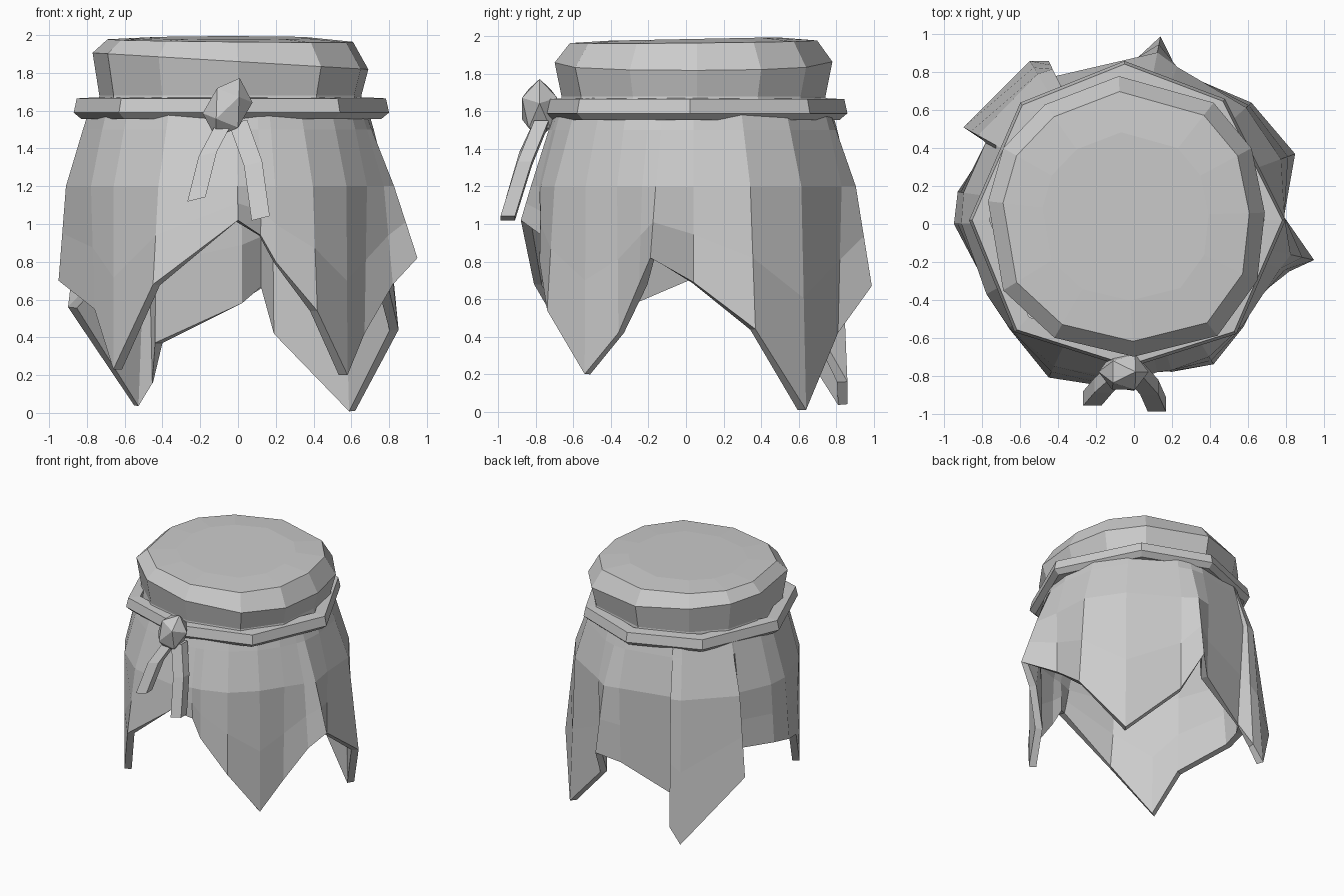
import bpy, bmesh, math
from mathutils import Vector

default_cube = bpy.data.objects.get("Cube")
if default_cube:
    bpy.data.objects.remove(default_cube)

# One plain grey cloth colour
cloth = bpy.data.materials.new("plain_grey_cloth")
cloth.use_nodes = True
grey = (0.6, 0.6, 0.6, 1.0)
cloth.diffuse_color = grey
cloth.node_tree.nodes["Principled BSDF"].inputs["Base Color"].default_value = grey

axis = Vector((-0.05, 0.04, 0))


def finish(name, bm):
    mesh = bpy.data.meshes.new(name)
    bm.to_mesh(mesh)
    bm.free()
    mesh.materials.append(cloth)
    obj = bpy.data.objects.new(name, mesh)
    bpy.context.collection.objects.link(obj)
    return obj


def loft(name, rings, cap_first=False, cap_last=False, wrap=False):
    """Join rings of points, each running counterclockwise from above."""
    bm = bmesh.new()
    loops = [[bm.verts.new(p) for p in ring] for ring in rings]
    pairs = list(zip(loops, loops[1:]))
    if wrap:
        pairs.append((loops[-1], loops[0]))
    for upper, lower in pairs:
        for i in range(len(upper)):
            j = (i + 1) % len(upper)
            bm.faces.new((upper[i], lower[i], lower[j], upper[j]))
    if cap_first:
        bm.faces.new(loops[0])
    if cap_last:
        bm.faces.new(loops[-1][::-1])
    return finish(name, bm)


def thicken(obj, amount):
    mod = obj.modifiers.new("cloth_thickness", "SOLIDIFY")
    mod.thickness = amount
    mod.offset = -1


def scaled_ring(outline, scale, z, slope_x=0.0, slope_y=0.0):
    ring = []
    for x, y in outline:
        p = axis + (Vector((x, y, 0)) - axis) * scale
        p.z = z + slope_x * p.x + slope_y * p.y
        ring.append(p)
    return ring


# Crown: flat cloth top pulled over a rounded rim
crown_outline = [(0, -.7), (.44, -.59), (.65, -.3), (.69, .06), (.62, .4), (.42, .64),
                 (-.08, .78), (-.47, .63), (-.69, .4), (-.77, .12), (-.69, -.35), (-.42, -.6)]
crown = loft("cloth_crown", [
    scaled_ring(crown_outline, .6, 1.985, 0, .02),
    scaled_ring(crown_outline, .89, 1.97, -.01, .01),
    scaled_ring(crown_outline, 1.0, 1.86, -.06),
    scaled_ring(crown_outline, .95, 1.68),
    scaled_ring(crown_outline, .97, 1.58)], cap_first=True)
thicken(crown, .03)

# Skirt: hanging cloth with a pointed, folded hem
hem = [(0, -.88, 1.02), (.12, -.77, .94), (.2, -.78, .8), (.42, -.74, .54), (.58, -.54, .2),
       (.67, -.36, .42), (.82, -.25, .68), (.95, -.19, .82), (.79, .04, .69),
       (.85, .37, .44), (.62, .64, .01), (.22, .81, .42), (.14, .99, .67),
       (0, .86, .58), (-.4, .74, .37), (-.45, .86, .16), (-.55, .86, .04),
       (-.9, .51, .56), (-.75, .41, .72), (-.93, .17, .73), (-.95, 0, .7),
       (-.76, -.36, .55), (-.66, -.55, .23), (-.45, -.81, .68)]


def gathered_ring(radius, z, fold):
    """Near-round ring of cloth; fold pulls it towards the hem's shape."""
    ring = []
    for x, y, _ in hem:
        out = Vector((x, y, 0)) - axis
        p = axis + out.normalized() * radius
        p = p.lerp(axis + out, fold)
        p.z = z
        ring.append(p)
    return ring


hem_ring = [Vector(p) for p in hem]
chest_ring = gathered_ring(.845, 1.2, .3)
middle_ring = [a.lerp(b, .5) for a, b in zip(chest_ring, hem_ring)]
skirt = loft("cloth_skirt", [gathered_ring(.74, 1.6, 0), gathered_ring(.765, 1.5, .05),
                             chest_ring, middle_ring, hem_ring])
thicken(skirt, .055)

# Cord: flat angular band around the neck
cord_outline = [(.8, .02), (.48, .66), (-.05, .86), (-.6, .64),
                (-.87, .02), (-.63, -.57), (-.03, -.76), (.54, -.58)]
loft("neck_cord", [
    scaled_ring(cord_outline, .87, 1.67),
    scaled_ring(cord_outline, .98, 1.665),
    scaled_ring(cord_outline, 1.0, 1.59),
    scaled_ring(cord_outline, .95, 1.555),
    scaled_ring(cord_outline, .87, 1.56)], wrap=True)

# Knot: faceted lump at the front of the cord
bm = bmesh.new()
bmesh.ops.create_icosphere(bm, subdivisions=1, radius=1)
lean = math.radians(22)
for v in bm.verts:
    x, y, z = v.co.x * .125, v.co.y * .11, v.co.z * .17
    v.co = (x * math.cos(lean) + z * math.sin(lean) - .055, y - .78,
            z * math.cos(lean) - x * math.sin(lean) + 1.615)
finish("cord_knot", bm)


# Tails: two square cord ends hanging from the knot
def tail(name, path):
    half = .048
    square = [(-half, -half), (half, -half), (half, half), (-half, half)]
    rings = [[Vector(p) + Vector((x, y * .8, x * .25)) for x, y in square] for p in path]
    # The path runs downward, so the rings already face outward
    loft(name, rings, True, True)


tail("right_cord_tail", [(-.07, -.77, 1.54), (-.16, -.85, 1.37), (-.22, -.92, 1.13)])
tail("left_cord_tail", [(0, -.77, 1.54), (.08, -.86, 1.32), (.12, -.95, 1.03)])
